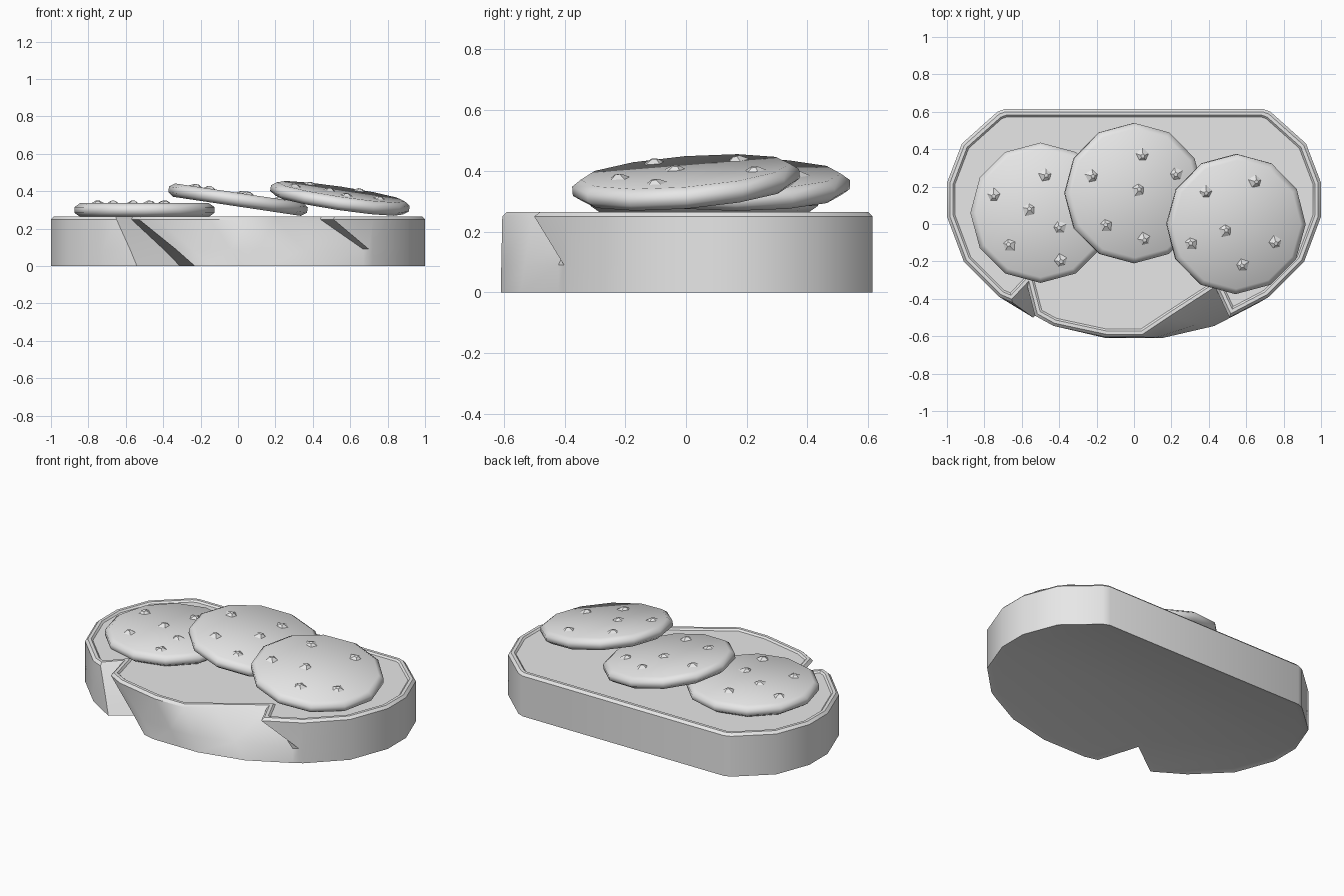
import bpy, bmesh
from math import radians, sin, cos, tau
from mathutils import Matrix, Vector

cube = bpy.data.objects.get("Cube")
if cube:
    bpy.data.objects.remove(cube)

clay = bpy.data.materials.new("light_grey")
clay.use_nodes = True
clay.diffuse_color = (0.8, 0.8, 0.8, 1)
clay.node_tree.nodes["Principled BSDF"].inputs["Base Color"].default_value = (0.8, 0.8, 0.8, 1)


def finish(name, bm, angle, matrix=None):
    """Turn a bmesh into a shaded object."""
    mesh = bpy.data.meshes.new(name)
    bm.to_mesh(mesh)
    bm.free()
    mesh.materials.append(clay)
    obj = bpy.data.objects.new(name, mesh)
    bpy.context.collection.objects.link(obj)
    if matrix:
        obj.matrix_world = matrix
    bpy.ops.object.select_all(action='DESELECT')
    obj.select_set(True)
    bpy.context.view_layer.objects.active = obj
    if angle:
        bpy.ops.object.shade_smooth_by_angle(angle=radians(angle))
    return obj


def loft(bm, rings):
    """Skin a stack of equal loops and cap both ends."""
    loops = [[bm.verts.new(p) for p in ring] for ring in rings]
    n = len(loops[0])
    for low, high in zip(loops, loops[1:]):
        for i in range(n):
            j = (i + 1) % n
            bm.faces.new((low[i], low[j], high[j], high[i]))
    bottom = bm.faces.new(loops[0][::-1])
    top = bm.faces.new(loops[-1])
    return bottom, top


# Board: half outline shared by both ends, front edge slashed twice
end = [(0.72, -0.39), (0.91, -0.2), (1, 0.04), (1, 0.22),
       (0.92, 0.43), (0.73, 0.6), (0.69, 0.615)]
# Front edge pairs, from left end to right end: top point, bottom point
front = [((-0.65, -0.42), (-0.54, -0.5)),
         ((-0.57, -0.335), (-0.31, -0.33)),
         ((-0.53, -0.49), (-0.23, -0.59)),
         ((-0.43, -0.545), (-0.15, -0.61)),
         ((-0.15, -0.605), (0.02, -0.61)),
         ((0.05, -0.605), (0.15, -0.61)),
         ((0.2, -0.505), (0.43, -0.545)),
         ((0.44, -0.35), (0.67, -0.42)),
         ((0.51, -0.5), (0.7, -0.402))]
back = end + [(-x, y) for x, y in reversed(end)]
top_loop = [p[0] for p in front] + back
low_loop = [p[1] for p in front] + back
mid_loop = [Vector(b).lerp(Vector(t), 0.34) for t, b in zip(top_loop, low_loop)]
for i in (-1, -2):  # the second slash fades out above the base
    mid_loop[len(front) + i] = low_loop[len(front) + i]

bm = bmesh.new()
rings = [[(x, y, z) for x, y in loop]
         for loop, z in ((low_loop, 0), (mid_loop, 0.09), (top_loop, 0.25))]
bottom, top = loft(bm, rings)
bmesh.ops.recalc_face_normals(bm, faces=bm.faces)
# Rim: chamfer, narrow flat, then a shallow recess
for thickness, depth in ((0.015, 0.015), (0.018, 0), (0.01, -0.01)):
    bmesh.ops.inset_individual(bm, faces=[top], thickness=thickness,
                               depth=depth, use_even_offset=True)
bmesh.ops.inset_individual(bm, faces=[bottom], thickness=0.03,
                           depth=-0.008, use_even_offset=True)
finish("board", bm, 40)


# Biscuits: twelve-sided discs with rounded rims, tilted to overlap
def biscuit(name, centre, tilt_x, tilt_y, chips):
    place = (Matrix.Translation(centre)
             @ Matrix.Rotation(radians(tilt_y), 4, 'Y')
             @ Matrix.Rotation(radians(tilt_x), 4, 'X'))
    bm = bmesh.new()
    profile = [(0.345, -0.036), (0.375, -0.015), (0.375, 0.015), (0.345, 0.036)]
    loft(bm, [[(r * cos(tau * k / 12), r * sin(tau * k / 12), z)
               for k in range(12)] for r, z in profile])
    finish(name, bm, 80, place)

    # Chips: small five-sided lumps pressed into the top
    bm = bmesh.new()
    for i, (x, y) in enumerate(chips):
        lump = (Matrix.Translation((x, y, 0.039))
                @ Matrix.Rotation(i * 1.3, 4, 'Z')
                @ Matrix.Rotation(0.12, 4, 'X'))
        bmesh.ops.create_cone(bm, cap_ends=True, segments=5, radius1=0.046,
                              radius2=0.012, depth=0.02, matrix=lump)
    finish(name + "_chips", bm, 0, place)


biscuit("right_biscuit", (-0.5, 0.06, 0.3), 0, 0,
        [(-0.25, 0.09), (0.03, 0.2), (-0.06, 0.02),
         (-0.17, -0.17), (0.1, -0.08), (0.11, -0.26)])
biscuit("middle_biscuit", (0, 0.165, 0.355), 0, 8.5,
        [(0.04, 0.2), (-0.23, 0.09), (0.02, 0.02),
         (-0.16, -0.17), (0.22, 0.1), (0.05, -0.25)])
biscuit("left_biscuit", (0.545, 0, 0.362), 4.5, 8.5,
        [(-0.17, 0.17), (0.1, 0.23), (-0.06, -0.03),
         (-0.25, -0.1), (0.03, -0.22), (0.21, -0.1)])
